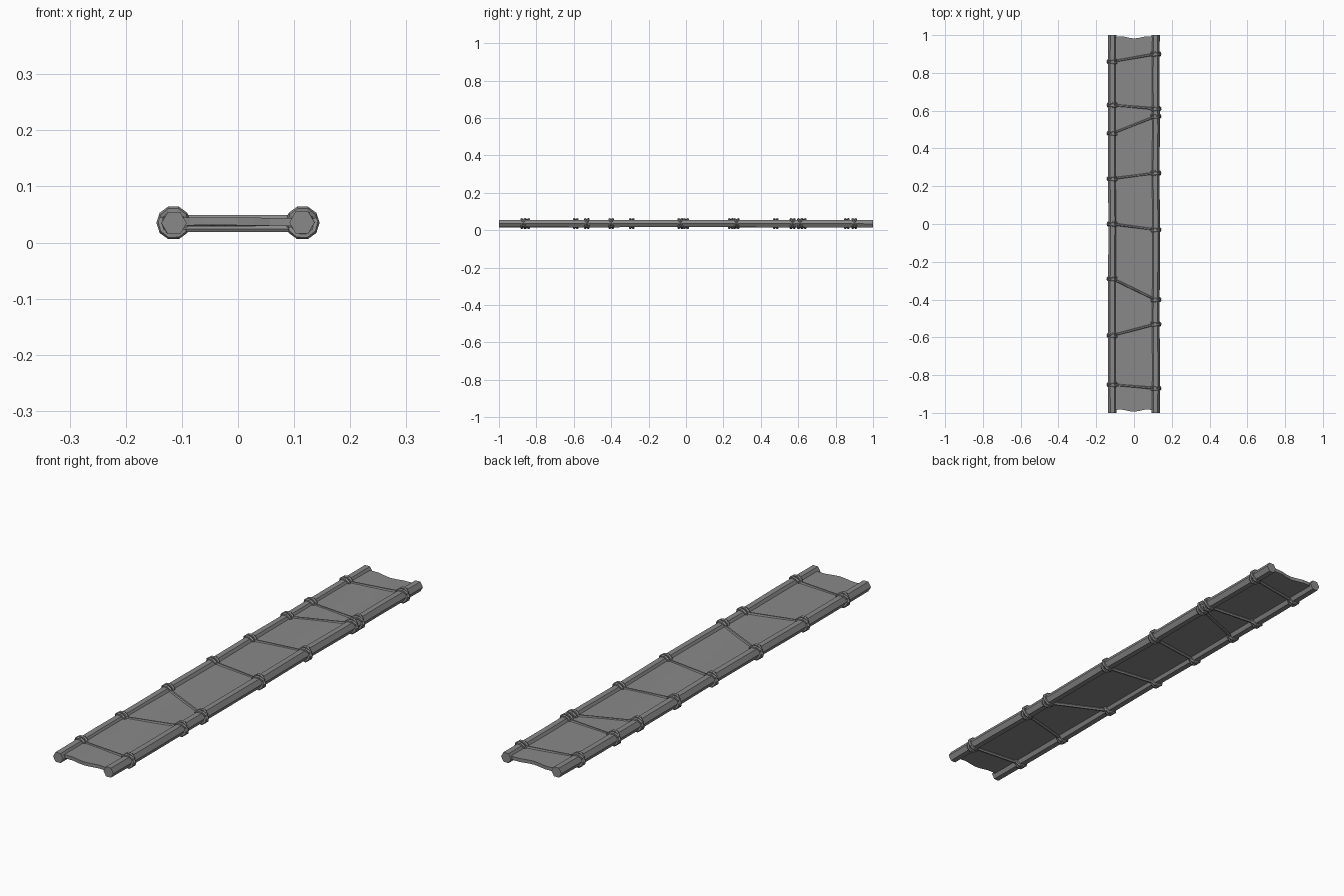
import bpy, bmesh, math, random
from mathutils import Vector

random.seed(4)
cube = bpy.data.objects.get("Cube")
if cube:
    bpy.data.objects.remove(cube)

grey = bpy.data.materials.new("plain grey")
grey.use_nodes = True
GREY = (0.25, 0.25, 0.25, 1)
grey.diffuse_color = GREY
grey.node_tree.nodes["Principled BSDF"].inputs["Base Color"].default_value = GREY

POLE_X, MID_Z = 0.114, 0.035


def finish(name, bm):
    bmesh.ops.recalc_face_normals(bm, faces=bm.faces)
    mesh = bpy.data.meshes.new(name)
    bm.to_mesh(mesh)
    bm.free()
    mesh.materials.append(grey)
    obj = bpy.data.objects.new(name, mesh)
    bpy.context.collection.objects.link(obj)
    return obj


def tube(bm, path, radius, sides=6, closed=False):
    """Sweep a regular polygon along a path of points."""
    rings = []
    n = len(path)
    for i, p in enumerate(path):
        before = path[i - 1] if closed or i else p
        after = path[(i + 1) % n] if closed or i < n - 1 else p
        along = (after - before).normalized()
        side = along.cross(Vector((0, 0, 1)) if abs(along.z) < 0.9 else Vector((0, 1, 0)))
        if closed:
            side = along.cross(Vector((0, 1, 0)))
        side.normalize()
        up = side.cross(along)
        rings.append([bm.verts.new(p + radius * (side * math.cos(a) + up * math.sin(a)))
                      for a in (math.tau * k / sides for k in range(sides))])
    for i in range(n if closed else n - 1):
        a, b = rings[i], rings[(i + 1) % n]
        for k in range(sides):
            j = (k + 1) % sides
            bm.faces.new((a[k], a[j], b[j], b[k]))
    if not closed:
        bm.faces.new(rings[0])
        bm.faces.new(rings[-1])


# Two slightly crooked six-sided poles
for name, s in (("right_pole", -1), ("left_pole", 1)):
    bm = bmesh.new()
    path = [Vector((s * POLE_X + (0 if abs(t) == 4 else random.uniform(-0.002, 0.002)),
                    t / 4, MID_Z + random.uniform(-0.001, 0.001))) for t in range(-4, 5)]
    tube(bm, path, 0.0225)
    finish(name, bm)

# Cloth bed with wavy ends, gently uneven
bm = bmesh.new()
cols, rows = 8, 24
bmesh.ops.create_grid(bm, x_segments=cols, y_segments=rows, size=1)
for v in bm.verts:
    u, t = v.co.x, v.co.y
    wave = 0.012 + 0.006 * math.sin(5 * u + 1.5 * t)
    y = t * (1 - wave) if abs(t) > 0.99 else t * 0.98
    z = MID_Z + 0.002 + 0.001 * math.sin(4 * t + 2 * u)
    v.co = (u * POLE_X, y, z)
cloth = finish("cloth_bed", bm)
thick = cloth.modifiers.new("thickness", "SOLIDIFY")
thick.thickness = 0.014
thick.offset = 0

# Rope lashings: y on the right pole, y on the left pole
LASHINGS = [(0.86, 0.90), (0.63, 0.61), (0.48, 0.57), (0.24, 0.27),
            (0.0, -0.03), (-0.29, -0.40), (-0.59, -0.53), (-0.85, -0.87)]
for number, (right_y, left_y) in enumerate(LASHINGS, 1):
    bm = bmesh.new()
    # strands across the top and underside
    for z in (0.043, 0.024):
        tube(bm, [Vector((-POLE_X, right_y, z)), Vector((POLE_X, left_y, z))], 0.0065)
    # a pair of crossing loops round each pole
    for s, y in ((-1, right_y), (1, left_y)):
        for tilt in (-1, 1):
            loop = []
            for k in range(10):
                a = math.tau * k / 10
                loop.append(Vector((s * (POLE_X + 0.001) + 0.024 * math.cos(a),
                                    y + tilt * 0.009 * (math.sin(a) - s * 0.4 * math.cos(a)),
                                    MID_Z + 0.024 * math.sin(a))))
            tube(bm, loop, 0.0065, closed=True)
    finish(f"rope_lashing_{number}", bm)
